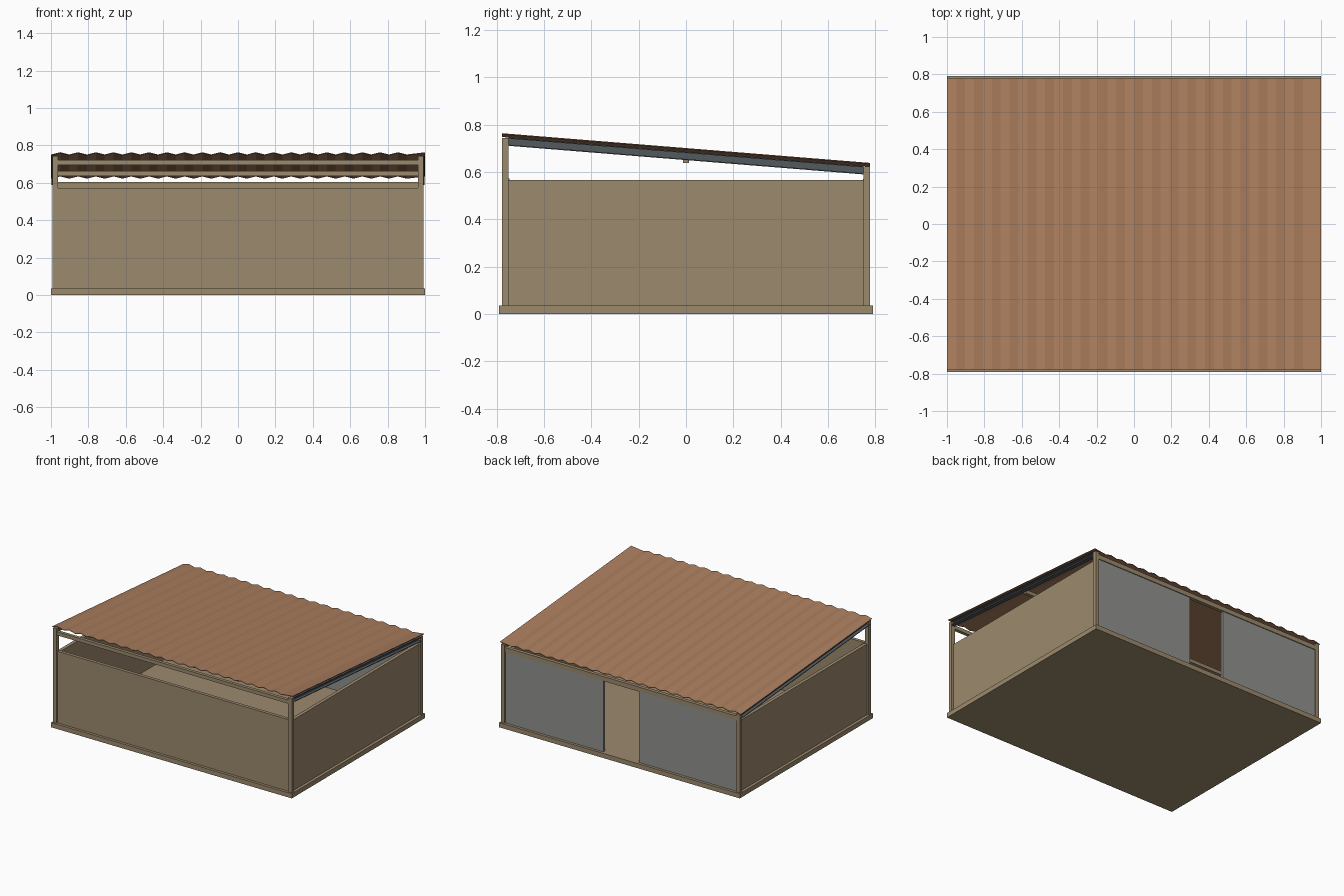
import bpy, bmesh, math

if "Cube" in bpy.data.objects:
    bpy.data.objects.remove(bpy.data.objects["Cube"])


def srgb(r, g, b):
    def lin(c):
        c /= 255
        return c / 12.92 if c <= 0.04045 else ((c + 0.055) / 1.055) ** 2.4
    return (lin(r), lin(g), lin(b), 1)


def material(name, rgb):
    m = bpy.data.materials.new(name)
    m.diffuse_color = srgb(*rgb)
    m.use_nodes = True
    m.node_tree.nodes["Principled BSDF"].inputs["Base Color"].default_value = m.diffuse_color
    return m


TAN = material("tan_timber", (156, 138, 110))
GREY = material("grey_panel", (145, 145, 142))
STEEL = material("dark_steel", (84, 90, 93))
BROWN = material("roof_brown", (171, 126, 94))


def extrude(name, a, b, mat):
    """Closed solid between two matching polygon outlines a and b."""
    bm = bmesh.new()
    va = [bm.verts.new(p) for p in a]
    vb = [bm.verts.new(p) for p in b]
    n = len(a)
    bm.faces.new(va)
    bm.faces.new(vb[::-1])
    for i in range(n):
        bm.faces.new((va[i], vb[i], vb[(i + 1) % n], va[(i + 1) % n]))
    bmesh.ops.recalc_face_normals(bm, faces=bm.faces)
    me = bpy.data.meshes.new(name)
    bm.to_mesh(me)
    bm.free()
    ob = bpy.data.objects.new(name, me)
    me.materials.append(mat)
    bpy.context.collection.objects.link(ob)
    return ob


def box(name, x, y, z, mat):
    def ring(h):
        return [(x[0], y[0], h), (x[1], y[0], h), (x[1], y[1], h), (x[0], y[1], h)]
    return extrude(name, ring(z[0]), ring(z[1]), mat)


def roof_z(y):
    """Height of the underside of the roof sheet along its slope."""
    return 0.685 - 0.0806 * y


BASE = 0.035
WALL = 0.565

# Floor slab
box("base", (-1, 1), (-0.79, 0.79), (0, BASE), TAN)

# Corner posts, taller at the front
for sx, side in ((-1, "left"), (1, "right")):
    xs = sorted((sx * 0.962, sx * 0.992))
    box("front_post_" + side, xs, (-0.778, -0.75), (BASE, 0.744), TAN)
    box("back_post_" + side, xs, (0.75, 0.778), (BASE, 0.622), TAN)

    # Side walls, sunk slightly behind the posts
    box("side_wall_" + side, sorted((sx * 0.952, sx * 0.978)), (-0.75, 0.75),
        (BASE, WALL), TAN)

    # Sloping steel channel under each roof edge, open to the outside
    profile = [(0.968, 0), (0.998, 0), (0.998, -0.005), (0.974, -0.005),
               (0.974, -0.030), (0.998, -0.030), (0.998, -0.035), (0.968, -0.035)]
    ends = [[(sx * px, y, roof_z(y) + pz) for px, pz in profile] for y in (-0.75, 0.75)]
    extrude("rake_channel_" + side, *ends, STEEL)

    # Back wall panels on both sides of the doorway
    box("back_wall_" + side, sorted((sx * 0.147, sx * 0.962)), (0.748, 0.770),
        (BASE, 0.57), GREY)

# Front wall
box("front_wall", (-0.962, 0.962), (-0.770, -0.745), (BASE, 0.573), TAN)

# Cross beams
box("front_beam", (-0.962, 0.962), (-0.776, -0.752), (0.695, 0.722), TAN)
box("middle_beam", (-0.968, 0.968), (-0.012, 0.012), (0.637, 0.664), TAN)
box("back_beam", (-0.962, 0.962), (0.750, 0.776), (0.57, 0.604), TAN)

# Corrugated roof sheet: zigzag section swept down the slope
HALF = 0.0475
LOW, HIGH, THICK = 0.0, 0.012, 0.004
section = [(-1.0, LOW)]
section += [(-0.95 + HALF * i, LOW if i % 2 else HIGH) for i in range(40)]
section += [(1.0, HIGH)]
outline = [(x, h + THICK) for x, h in section] + [(x, h) for x, h in reversed(section)]
ends = [[(x, y, roof_z(y) + h) for x, h in outline] for y in (-0.778, 0.778)]
roof = extrude("corrugated_roof", *ends, BROWN)
